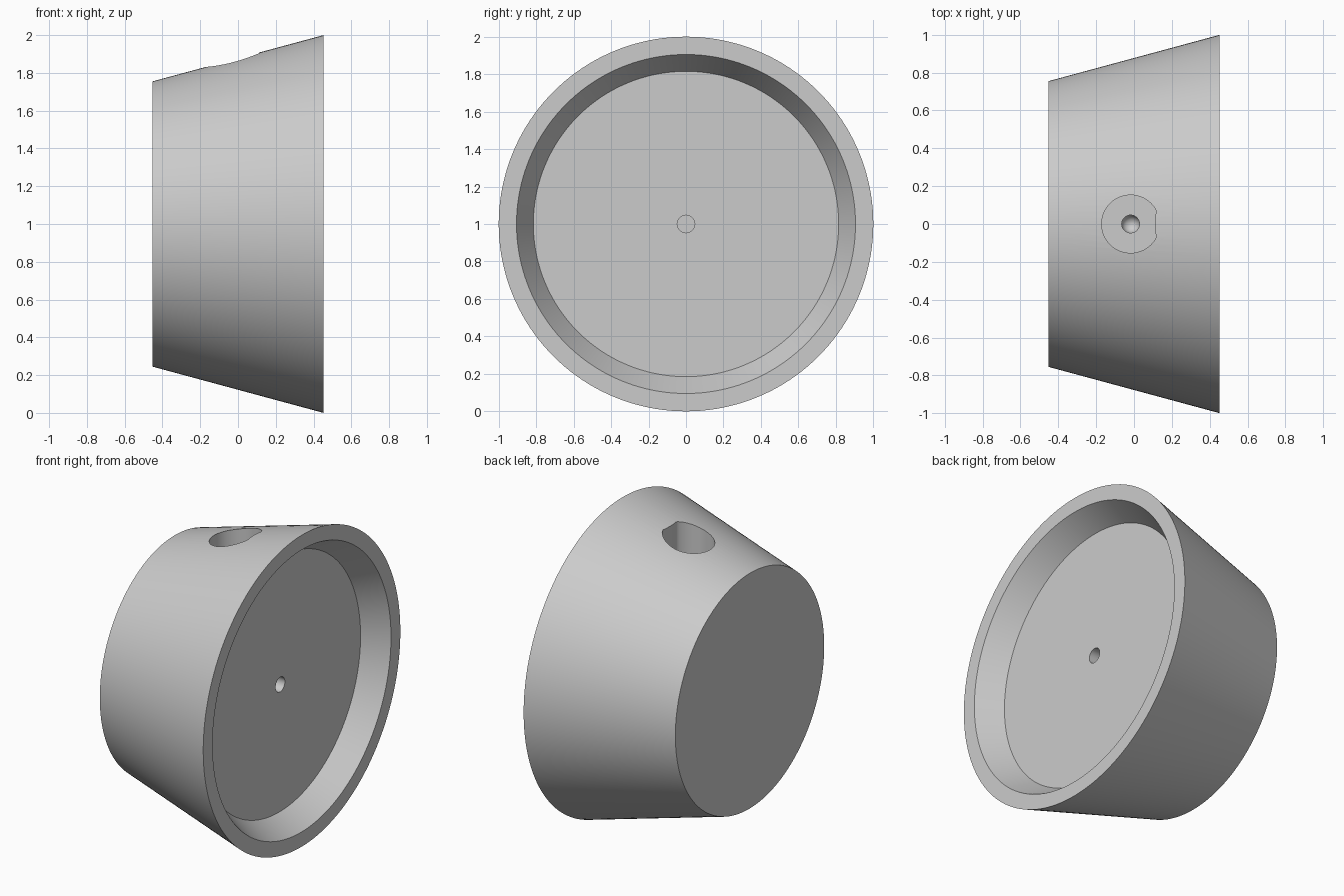
import bpy
import bmesh
import math
from mathutils import Matrix

cube = bpy.data.objects.get("Cube")
if cube:
    bpy.data.objects.remove(cube, do_unlink=True)

grey = bpy.data.materials.new("light_grey")
grey.use_nodes = True
COLOUR = (0.6, 0.6, 0.6, 1)
grey.diffuse_color = COLOUR
grey.node_tree.nodes["Principled BSDF"].inputs["Base Color"].default_value = COLOUR


def loft(name, rings, matrix):
    """Bridge closed rings of points and cap both ends."""
    bm = bmesh.new()
    loops = [[bm.verts.new(matrix @ p) for p in map(vector, ring)] for ring in rings]
    n = len(loops[0])
    for a, b in zip(loops, loops[1:]):
        for i in range(n):
            j = (i + 1) % n
            bm.faces.new((a[i], a[j], b[j], b[i]))
    bm.faces.new(loops[0][::-1])
    bm.faces.new(loops[-1])
    bmesh.ops.recalc_face_normals(bm, faces=bm.faces)
    mesh = bpy.data.meshes.new(name)
    bm.to_mesh(mesh)
    bm.free()
    mesh.materials.append(grey)
    obj = bpy.data.objects.new(name, mesh)
    bpy.context.collection.objects.link(obj)
    return obj


def vector(p):
    return Matrix.Translation(p).to_translation()


def circle(radius, height, segments):
    step = math.tau / segments
    return [(radius * math.cos(i * step), radius * math.sin(i * step), height)
            for i in range(segments)]


ALONG_X = Matrix.Translation((0, 0, 1)) @ Matrix.Rotation(math.pi / 2, 4, "Y")
UPRIGHT = Matrix.Translation((-0.018, 0, 0))

# Tapered body with a dished large end
profile = [(0.755, -0.453), (1.0, 0.453), (0.905, 0.453), (0.815, 0.30)]
body = loft("tapered_body", [circle(r, h, 160) for r, h in profile], ALONG_X)

# Blind hole in the middle of the dish
centre_cut = loft("centre_hole_cutter",
                  [circle(0.047, h, 32) for h in (0.04, 0.5)], ALONG_X)

# Side socket: round with one slightly bowed flat
socket = [[(min(x, 0.129 + 1.4 * y * y), y, z) for x, y, z in circle(0.153, h, 72)]
          for h in (1.4, 2.2)]
socket_cut = loft("socket_cutter", socket, UPRIGHT)

# Narrow hole with a rounded end below the socket
tip = [circle(0.047 * math.sin(a), 1.2 - 0.047 * math.cos(a), 32)
       for a in (0.15, 0.5, 0.85, 1.2, math.pi / 2)]
pin_cut = loft("pin_hole_cutter", tip + [circle(0.047, 1.5, 32)], UPRIGHT)

bpy.context.view_layer.objects.active = body
for cutter in (centre_cut, socket_cut, pin_cut):
    cutter.hide_render = True
    mod = body.modifiers.new(cutter.name, "BOOLEAN")
    mod.operation = "DIFFERENCE"
    mod.solver = "EXACT"
    mod.object = cutter
    bpy.ops.object.modifier_apply(modifier=mod.name)
    bpy.data.objects.remove(cutter, do_unlink=True)

bpy.ops.object.select_all(action="DESELECT")
body.select_set(True)
bpy.ops.object.shade_smooth_by_angle(angle=math.radians(30))
